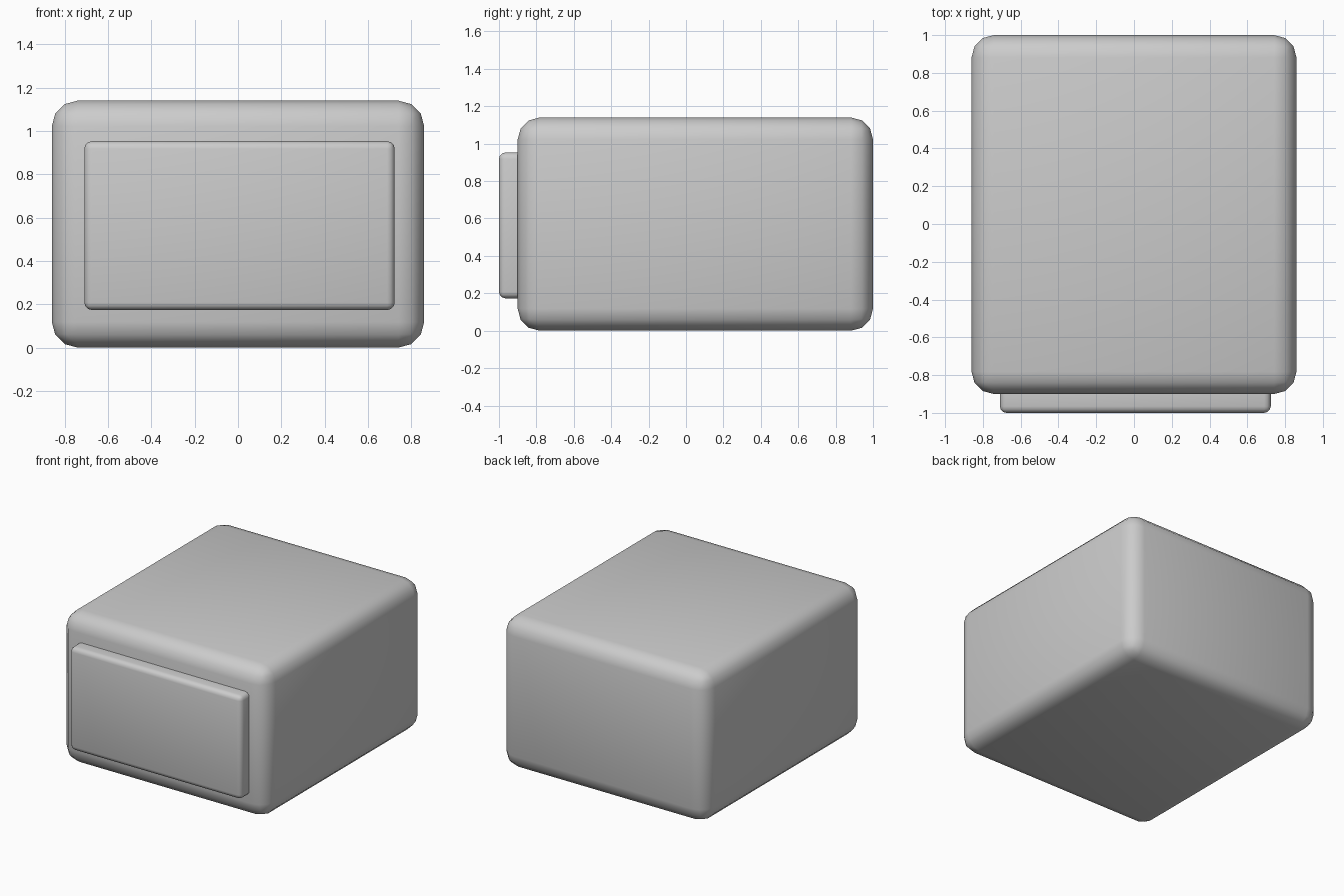
import bpy
import bmesh
from mathutils import Vector

if "Cube" in bpy.data.objects:
    bpy.data.objects.remove(bpy.data.objects["Cube"])


def rounded_box(name, low, high, radius, segments=3):
    """Box between two corners with all edges rounded and smooth shaded."""
    low, high = Vector(low), Vector(high)
    bm = bmesh.new()
    bmesh.ops.create_cube(bm, size=1)
    for v in bm.verts:
        v.co = Vector(((low[i] + high[i]) / 2 + v.co[i] * (high[i] - low[i])) for i in range(3))
    bmesh.ops.bevel(bm, geom=bm.edges[:], offset=radius, offset_type='OFFSET',
                    segments=segments, profile=0.5, affect='EDGES')
    for f in bm.faces:
        f.smooth = True
    mesh = bpy.data.meshes.new(name)
    bm.to_mesh(mesh)
    bm.free()
    obj = bpy.data.objects.new(name, mesh)
    bpy.context.collection.objects.link(obj)
    return obj


# Main housing
rounded_box("body", (-0.86, -0.9, 0.0), (0.86, 1.0, 1.14), 0.118)

# Raised panel, its back sunk into the housing
rounded_box("front_panel", (-0.71, -1.0, 0.173), (0.724, -0.8, 0.953), 0.035)
